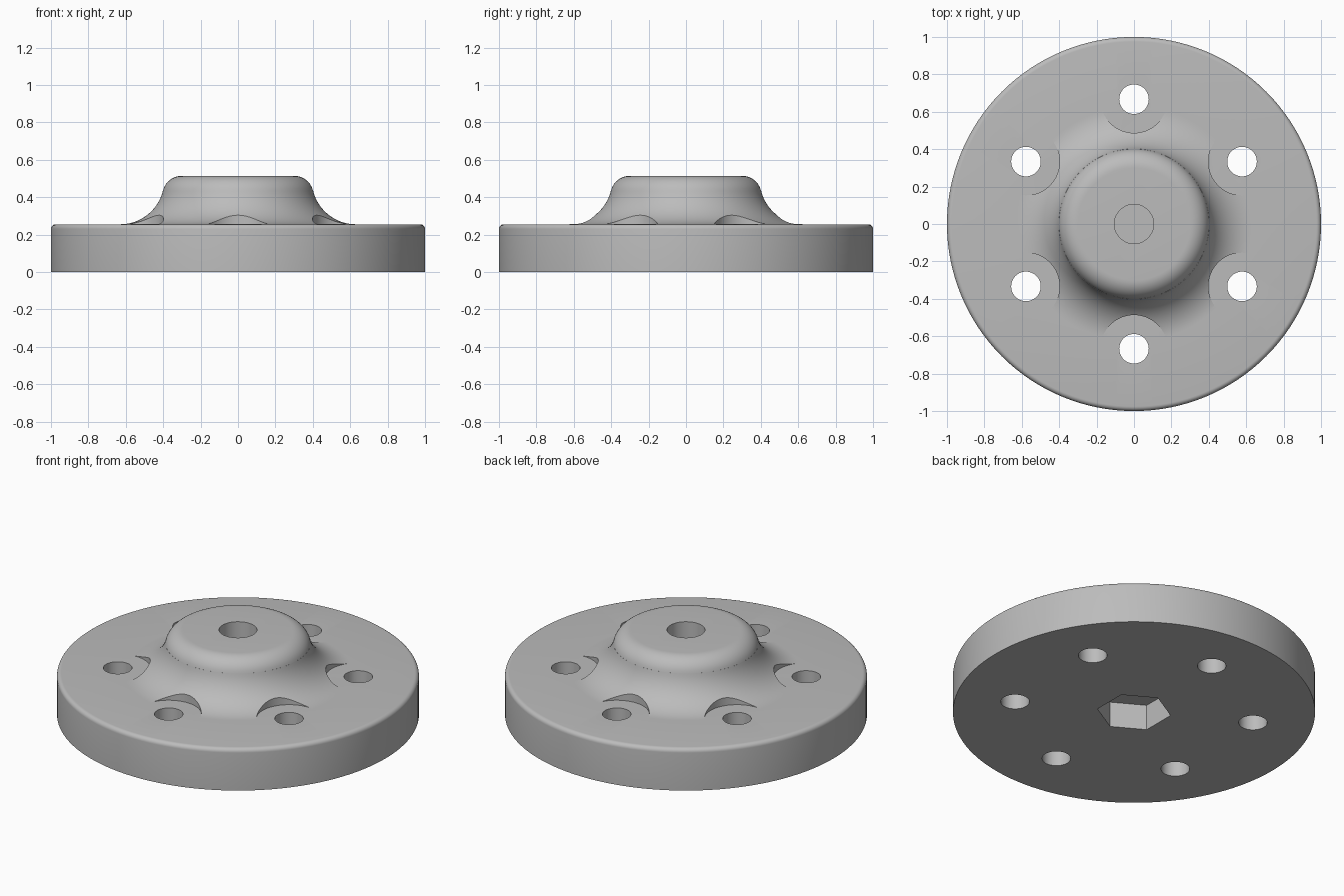
import bpy, bmesh
from math import sin, cos, pi, radians, atan2

if "Cube" in bpy.data.objects:
    bpy.data.objects.remove(bpy.data.objects["Cube"], do_unlink=True)

SEGMENTS = 128
DISC_Z = 0.255

grey = bpy.data.materials.new("plain grey")
grey.use_nodes = True
colour = (0.5, 0.5, 0.5, 1)
grey.diffuse_color = colour
grey.node_tree.nodes["Principled BSDF"].inputs["Base Color"].default_value = colour


def arc(cx, cz, r, start, end, steps):
    """Profile points along an arc, angles in radians."""
    angles = [start + (end - start) * i / steps for i in range(steps + 1)]
    return [(cx + r * cos(a), cz + r * sin(a)) for a in angles]


def add_object(name, bm):
    mesh = bpy.data.meshes.new(name)
    bmesh.ops.recalc_face_normals(bm, faces=bm.faces[:])
    bm.to_mesh(mesh)
    bm.free()
    mesh.materials.append(grey)
    obj = bpy.data.objects.new(name, mesh)
    bpy.context.collection.objects.link(obj)
    return obj


def lathe(name, profile):
    """Closed solid turned from an open (radius, z) profile."""
    bm = bmesh.new()
    rings = []
    for r, z in profile:
        rings.append([bm.verts.new((r * cos(2 * pi * i / SEGMENTS),
                                    r * sin(2 * pi * i / SEGMENTS), z))
                      for i in range(SEGMENTS)])
    for low, high in zip(rings, rings[1:]):
        for i in range(SEGMENTS):
            j = (i + 1) % SEGMENTS
            bm.faces.new((low[i], low[j], high[j], high[i]))
    bm.faces.new(rings[0])
    bm.faces.new(rings[-1])
    return add_object(name, bm)


def prism(name, x, y, r, z0, z1, sides, turn=0):
    """Upright prism or cylinder between two heights."""
    bm = bmesh.new()
    ring = [bm.verts.new((x + r * cos(turn + 2 * pi * i / sides),
                          y + r * sin(turn + 2 * pi * i / sides), z0))
            for i in range(sides)]
    face = bm.faces.new(ring)
    top = bmesh.ops.extrude_face_region(bm, geom=[face])["geom"]
    for v in top:
        if isinstance(v, bmesh.types.BMVert):
            v.co.z = z1
    return add_object(name, bm)


def cut(target, cutter):
    """Subtract the cutter, then discard it."""
    mod = target.modifiers.new("cut", "BOOLEAN")
    mod.operation = "DIFFERENCE"
    mod.solver = "EXACT"
    mod.object = cutter
    bpy.context.view_layer.objects.active = target
    bpy.ops.object.modifier_apply(modifier=mod.name)
    bpy.data.objects.remove(cutter, do_unlink=True)


# Disc and hub joined by a sweeping fillet
lean = atan2(0.08, 0.33)
profile = [(1.0, 0.0)]
profile += arc(0.975, DISC_Z - 0.025, 0.025, 0, pi / 2, 6)
profile += arc(0.63, DISC_Z + 0.235, 0.235, 1.5 * pi, pi + lean, 16)
profile += arc(0.30, 0.41, 0.104, lean, pi / 2, 10)
flange = lathe("flange_body", profile)

# Six bolt holes, each with a clearance pocket carved from the fillet
for k in range(6):
    a = radians(30 + 60 * k)
    x, y = 0.667 * cos(a), 0.667 * sin(a)
    cut(flange, prism("pocket_cutter", x, y, 0.18, DISC_Z + 0.0005, 0.8, 64))
    cut(flange, prism("bolt_hole_cutter", x, y, 0.079, -0.1, 0.7, 48))

# Blind bore in the hub and hexagonal nut recess underneath
cut(flange, prism("bore_cutter", 0, 0, 0.105, 0.17, 0.8, 64))
cut(flange, prism("nut_recess_cutter", 0, 0, 0.205, -0.1, 0.155, 6, radians(30)))

# Smooth curves with sharp rims
bpy.ops.object.select_all(action="DESELECT")
flange.select_set(True)
bpy.context.view_layer.objects.active = flange
bpy.ops.object.shade_smooth_by_angle(angle=radians(30))
